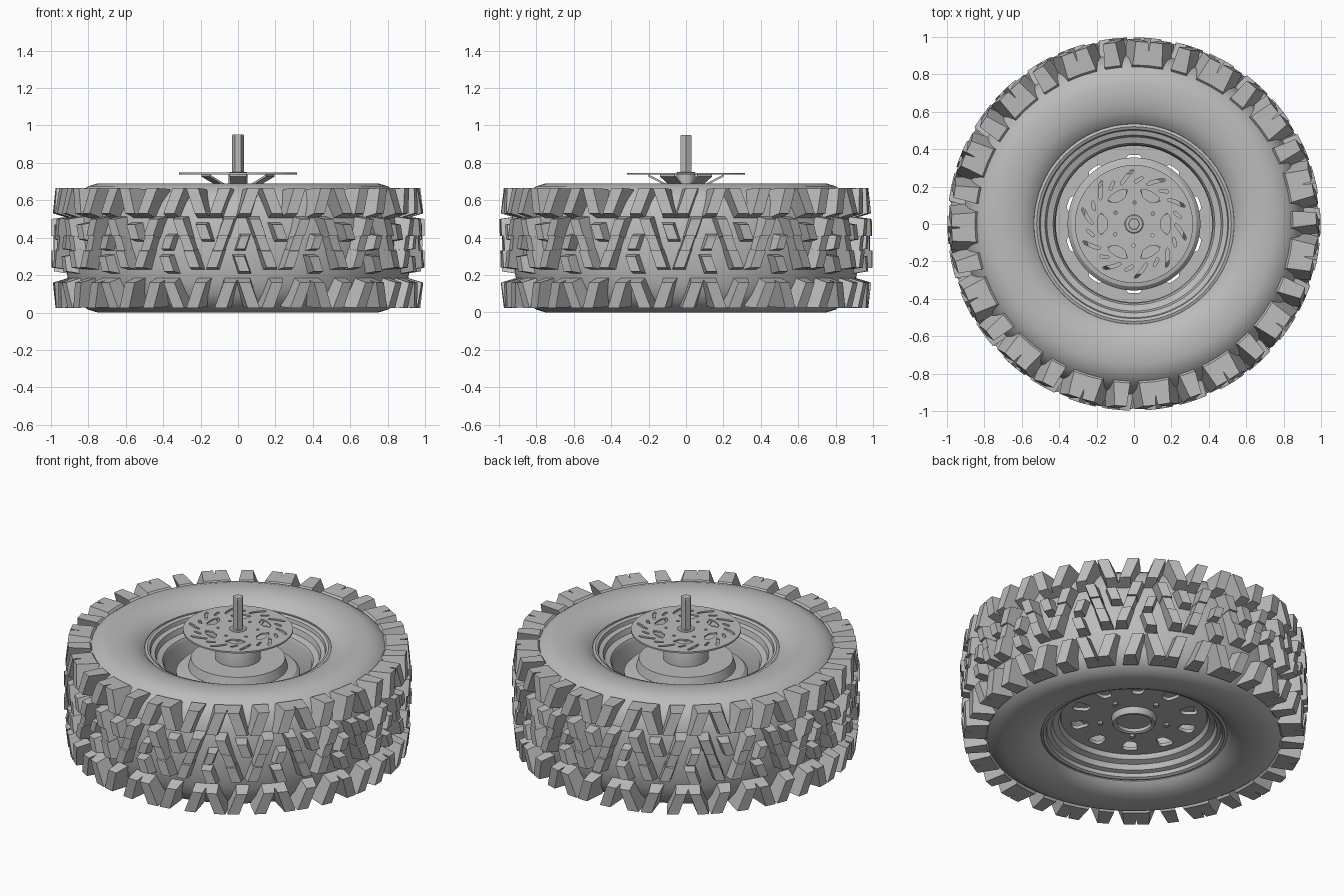
import bpy, bmesh, math
from math import sin, cos, pi, tau

cube = bpy.data.objects.get("Cube")
if cube:
    bpy.data.objects.remove(cube)

grey = bpy.data.materials.new("plain_grey")
grey.use_nodes = True
grey.diffuse_color = (0.5, 0.5, 0.5, 1)
grey.node_tree.nodes["Principled BSDF"].inputs["Base Color"].default_value = (0.5, 0.5, 0.5, 1)

MID = 0.345  # half the tyre width


def add_object(name, mesh, smooth=False):
    mesh.materials.clear()
    mesh.materials.append(grey)
    obj = bpy.data.objects.new(name, mesh)
    bpy.context.collection.objects.link(obj)
    if smooth:
        bpy.ops.object.select_all(action='DESELECT')
        obj.select_set(True)
        bpy.context.view_layer.objects.active = obj
        bpy.ops.object.shade_smooth_by_angle(angle=math.radians(32))
    return obj


def from_bmesh(name, bm, smooth=False):
    bmesh.ops.recalc_face_normals(bm, faces=bm.faces)
    mesh = bpy.data.meshes.new(name)
    bm.to_mesh(mesh)
    bm.free()
    return add_object(name, mesh, smooth)


def lathe(name, profile, steps=96, closed=True, smooth=True):
    """Revolve (radius, height) points about the z axis."""
    bm = bmesh.new()
    verts = [bm.verts.new((r, 0, z)) for r, z in profile]
    count = len(verts)
    edges = [bm.edges.new((verts[i], verts[(i + 1) % count]))
             for i in range(count if closed else count - 1)]
    bmesh.ops.spin(bm, geom=verts + edges, cent=(0, 0, 0), axis=(0, 0, 1),
                   angle=tau, steps=steps, use_merge=True)
    bmesh.ops.remove_doubles(bm, verts=bm.verts, dist=1e-5)
    return from_bmesh(name, bm, smooth)


def plate(name, outlines, z, thickness):
    """Flat plate; the first outline is the rim, the others are holes."""
    curve = bpy.data.curves.new(name, 'CURVE')
    curve.dimensions = '2D'
    curve.fill_mode = 'BOTH'
    curve.extrude = thickness / 2
    for points in outlines:
        spline = curve.splines.new('POLY')
        spline.points.add(len(points) - 1)
        for target, (x, y) in zip(spline.points, points):
            target.co = (x, y, 0, 1)
        spline.use_cyclic_u = True
    temp = bpy.data.objects.new(name + "_outline", curve)
    bpy.context.collection.objects.link(temp)
    graph = bpy.context.evaluated_depsgraph_get()
    mesh = bpy.data.meshes.new_from_object(temp.evaluated_get(graph))
    bpy.data.objects.remove(temp)
    add_object(name, mesh).location.z = z


def polar(r, a):
    return (r * cos(a), r * sin(a))


def circle(radius, x=0, y=0, n=64):
    return [(x + radius * cos(tau * i / n), y + radius * sin(tau * i / n)) for i in range(n)]


def window(r0, r1, a, half0, half1, n=6):
    """Rounded trapezoid hole between two radii."""
    steps = [i / n * 2 - 1 for i in range(n + 1)]
    cut = (r1 - r0) * 0.2
    outer = [polar(r1 - cut * abs(t) ** 6, a + half1 * t) for t in steps]
    inner = [polar(r0 + cut * abs(t) ** 6, a - half0 * t) for t in steps]
    return outer + inner


def spiral_slot(r0, r1, a, sweep, half, n=6):
    """Curved slot of even width that swings round as it moves outward."""
    path = [polar(r0 + (r1 - r0) * i / n, a + sweep * i / n) for i in range(n + 1)]
    left, right = [], []
    for i, (x, y) in enumerate(path):
        before, after = path[max(i - 1, 0)], path[min(i + 1, n)]
        d = math.atan2(after[1] - before[1], after[0] - before[0])
        width = half * (0.5 if i in (0, n) else 1)
        left.append((x - width * sin(d), y + width * cos(d)))
        right.append((x + width * sin(d), y - width * cos(d)))
    return left + right[::-1]


# Tyre carcass: one half of the section, mirrored across the middle
half = [(0.53, 0.60), (0.535, 0.63), (0.56, 0.655), (0.61, 0.678), (0.67, 0.69),
        (0.75, 0.69), (0.80, 0.675), (0.85, 0.64), (0.885, 0.59), (0.905, 0.53),
        (0.92, 0.45), (0.925, MID)]
lathe("tyre_carcass", half + [(r, 2 * MID - z) for r, z in half[-2::-1]], 128, closed=False)

# Tread lugs: every lug is a leaning, tapered prism
tread = bmesh.new()
PERIODS = 15
STEP = tau / PERIODS


def lug(angle, profile, lean, half_width, flip=False):
    sides = []
    for side in (-1, 1):
        ring = []
        for r, z in profile:
            a = angle + lean * (z - MID) + side * (half_width + 0.14 * (1 - r))
            if flip:  # half turn of the pattern for the lower side
                a, z = 0.46 - a, 2 * MID - z
            ring.append(tread.verts.new((*polar(r, a), z)))
        sides.append(ring)
    n = len(profile)
    tread.faces.new(sides[0])
    tread.faces.new(sides[1][::-1])
    for i in range(n):
        j = (i + 1) % n
        tread.faces.new((sides[0][i], sides[1][i], sides[1][j], sides[0][j]))


def block(angle, z0, z1, lean, half_width, flip=False, top=0.985):
    lug(angle, [(0.89, z0 - 0.015), (top, z0), (top, z1), (0.89, z1 + 0.015)],
        lean, half_width, flip)


shoulder = [(0.83, 0.635), (0.85, 0.66), (0.975, 0.665), (0.99, 0.53), (0.89, 0.50)]
for k in range(PERIODS):
    start = k * STEP
    # centre bars: two blocks joined by a lower bridge
    for angle, lean in ((start, 0.36), (start + 0.25, -0.36)):
        block(angle, 0.24, 0.33, lean, 0.028, top=0.997)
        block(angle, 0.33, 0.41, lean, 0.025)
        block(angle, 0.41, 0.50, lean, 0.028, top=0.997)
    # three shoulder lugs and a small block, upper then lower
    for flip in (False, True):
        for angle, lean in ((0.075, 0.36), (0.385, -0.36), (0.335, 0.36)):
            lug(start + angle, shoulder, lean, 0.03, flip)
        block(start + 0.365, 0.39, 0.47, -0.36, 0.026, flip)
    block(start + 0.12, 0.34, 0.41, 0.36, 0.022)
from_bmesh("tread_lugs", tread)

# Stepped rim barrel
rim = [(0.54, 0.60), (0.535, 0.625), (0.52, 0.63), (0.505, 0.622), (0.50, 0.60),
       (0.475, 0.592), (0.465, 0.56), (0.432, 0.548), (0.422, 0.53), (0.418, MID)]
lathe("rim_barrel", rim + [(r, 2 * MID - z) for r, z in rim[-2::-1]], closed=False)

# Wheel face with ten windows and a hub opening
WINDOWS = 10
holes = [window(0.275, 0.37, tau * i / WINDOWS + pi / 2, 0.11, 0.13) for i in range(WINDOWS)]
plate("wheel_face", [circle(0.42), circle(0.10)] + holes, 0.18, 0.02)
lathe("hub_ring", [(0.10, 0.19), (0.10, 0.135), (0.108, 0.13), (0.12, 0.13),
                   (0.127, 0.14), (0.13, 0.19)], 48)
lathe("hub_cap", [(0, 0.155), (0.10, 0.155), (0.10, 0.20), (0, 0.20)], 48, closed=False)
for i in range(5):
    bm = bmesh.new()
    bmesh.ops.create_cone(bm, cap_ends=True, segments=6, radius1=0.016, radius2=0.016, depth=0.02)
    x, y = polar(0.20, tau * i / 5 + 0.3)
    from_bmesh("wheel_bolt_%d" % (i + 1), bm).location = (x, y, 0.165)

# Brake drum and the hub rising out of it
lathe("brake_drum", [(0, 0.24), (0.345, 0.24), (0.355, 0.25), (0.355, 0.48), (0.335, 0.50),
                     (0.285, 0.51), (0.27, 0.565), (0, 0.565)], closed=False)
lathe("hub", [(0, 0.55), (0.13, 0.55), (0.13, 0.67), (0.12, 0.69), (0, 0.69)], 48, closed=False)

# Brake disc with windows, spiral slots and small holes
cuts = [window(0.145, 0.195, tau * i / 6, 0.22, 0.33) for i in range(6)]
for i in range(10):
    a = tau * i / 10
    cuts.append(spiral_slot(0.22, 0.288, a, -0.3, 0.009))
    cuts.append(spiral_slot(0.222, 0.252, a + 0.30, -0.18, 0.008))
cuts += [circle(0.009, *polar(0.115, tau * i / 6 + 0.5), 12) for i in range(6)]
plate("brake_disc", [circle(0.315, n=96)] + cuts, 0.742, 0.01)

# Sloping arms that carry the disc
arms = bmesh.new()
for i in range(6):
    a = tau * (i + 0.5) / 6
    ends = []
    for r, z, w in ((0.115, 0.69, 0.34), (0.205, 0.738, 0.22)):
        ends.append([arms.verts.new((*polar(r, a + s * w), z + dz))
                     for s, dz in ((-1, -0.012), (1, -0.012), (1, 0), (-1, 0))])
    arms.faces.new(ends[0])
    arms.faces.new(ends[1][::-1])
    for j in range(4):
        n = (j + 1) % 4
        arms.faces.new((ends[0][j], ends[1][j], ends[1][n], ends[0][n]))
from_bmesh("disc_arms", arms)

# Axle collar and six-sided axle
lathe("axle_collar", [(0, 0.69), (0.05, 0.69), (0.05, 0.748), (0.045, 0.752), (0, 0.752)],
      32, closed=False)
lathe("axle", [(0, 0.50), (0.033, 0.50), (0.033, 0.945), (0.03, 0.95), (0, 0.95)],
      6, closed=False, smooth=False)
